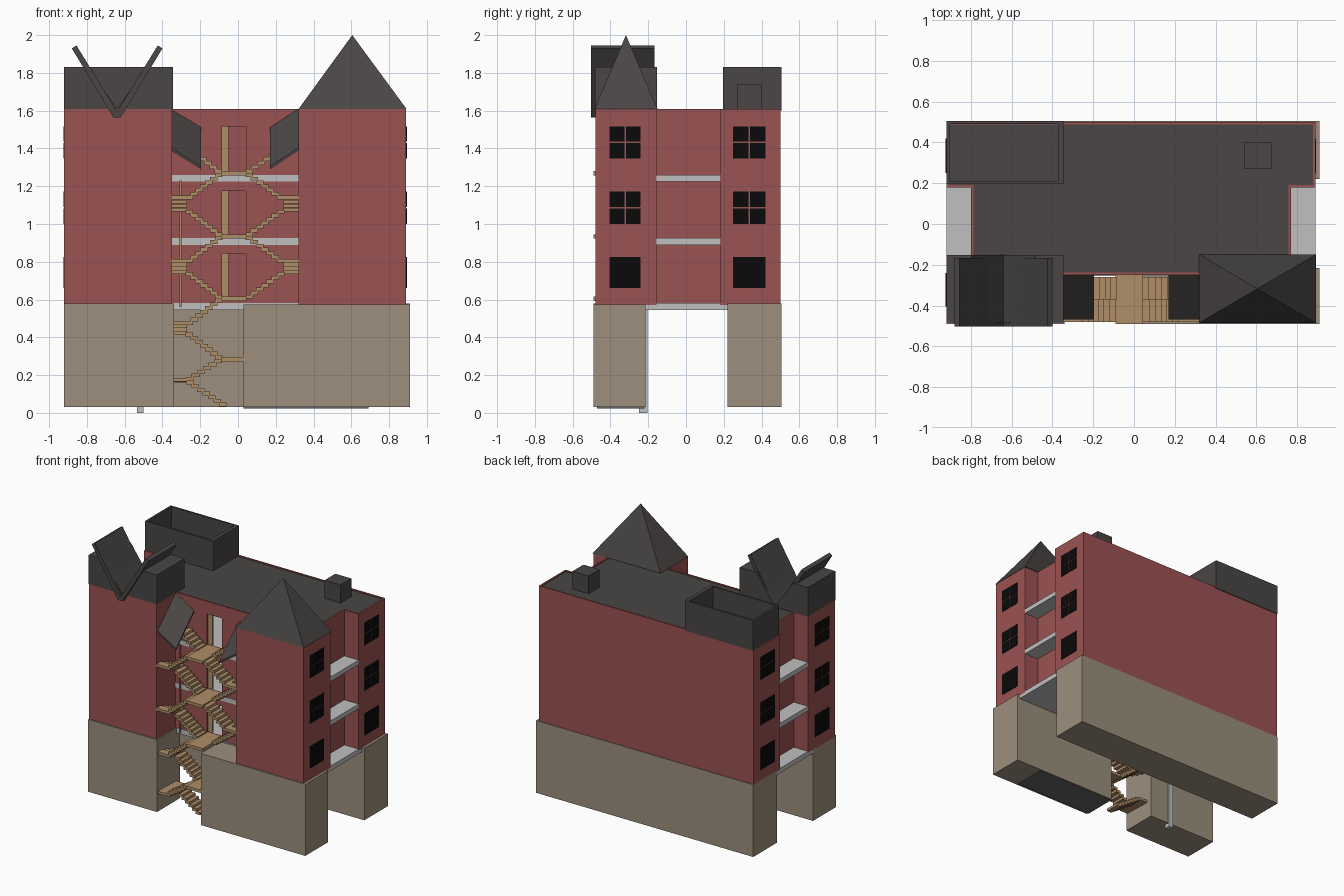
import bpy, bmesh, math
from mathutils import Vector

if "Cube" in bpy.data.objects:
    bpy.data.objects.remove(bpy.data.objects["Cube"])


def material(name, r, g, b):
    m = bpy.data.materials.new(name)
    m.diffuse_color = (r, g, b, 1)
    m.use_nodes = True
    m.node_tree.nodes["Principled BSDF"].inputs["Base Color"].default_value = m.diffuse_color
    return m


RED = material("brick_red", 0.33, 0.085, 0.085)
TAN = material("stone_tan", 0.335, 0.275, 0.205)
DARK = material("roof_slate", 0.067, 0.061, 0.058)
WOOD = material("stair_wood", 0.43, 0.27, 0.14)
GREY = material("concrete_grey", 0.53, 0.53, 0.53)
MID = material("plate_grey", 0.13, 0.13, 0.13)
BLACK = material("window_black", 0.003, 0.003, 0.003)


def finish(name, bm, mat):
    bmesh.ops.recalc_face_normals(bm, faces=bm.faces)
    me = bpy.data.meshes.new(name)
    bm.to_mesh(me)
    bm.free()
    me.materials.append(mat)
    ob = bpy.data.objects.new(name, me)
    bpy.context.collection.objects.link(ob)
    return ob


def boxes(name, mat, items):
    """Each item: x0, x1, y0, y1, z0, z1"""
    bm = bmesh.new()
    for x0, x1, y0, y1, z0, z1 in items:
        r = bmesh.ops.create_cube(bm, size=1)
        for v in r["verts"]:
            v.co = Vector(((x0 + x1) / 2 + v.co.x * (x1 - x0),
                           (y0 + y1) / 2 + v.co.y * (y1 - y0),
                           (z0 + z1) / 2 + v.co.z * (z1 - z0)))
    return finish(name, bm, mat)


def prism(name, mat, pts, move):
    """Closed 3D outline swept along a vector"""
    bm = bmesh.new()
    f = bm.faces.new([bm.verts.new(p) for p in pts])
    r = bmesh.ops.extrude_face_region(bm, geom=[f], use_keep_orig=True)
    for v in r["geom"]:
        if isinstance(v, bmesh.types.BMVert):
            v.co += Vector(move)
    return finish(name, bm, mat)


# Stone base: long back block and two front blocks with a passage between
boxes("base_back", TAN, [(-0.92, 0.91, 0.22, 0.505, 0.03, 0.58)])
boxes("base_front_left", TAN, [(-0.92, -0.34, -0.49, -0.215, 0.03, 0.58)])
boxes("base_front_right", TAN, [(0.03, 0.91, -0.49, -0.215, 0.03, 0.575)])
boxes("base_underside_plate", MID, [(0.03, 0.69, -0.47, -0.22, 0.024, 0.031)])
boxes("drain_pipe", GREY, [(-0.535, -0.5, -0.25, -0.205, 0.0, 0.55)])

# Brick walls: hollow outline; the recessed front edge is built separately with doors
outline = [(-0.35, -0.25), (-0.35, -0.48), (-0.92, -0.48), (-0.92, -0.155), (-0.80, -0.155),
           (-0.80, 0.18), (-0.92, 0.18), (-0.92, 0.5), (0.89, 0.5), (0.89, 0.18),
           (0.77, 0.18), (0.77, -0.155), (0.89, -0.155), (0.89, -0.48), (0.32, -0.48), (0.32, -0.25)]
T = 0.012


def inset(pts, d):
    out = []
    for i, p in enumerate(pts):
        a, b = Vector(pts[i - 1]), Vector(pts[(i + 1) % len(pts)])
        p = Vector(p)
        d1, d2 = (p - a).normalized(), (b - p).normalized()
        # outline runs clockwise, so the inside lies to the right
        out.append(p + d * (Vector((d1.y, -d1.x)) + Vector((d2.y, -d2.x))))
    return out


inner = inset(outline, T)
bm = bmesh.new()
for i in range(len(outline) - 1):
    ring = [outline[i], outline[i + 1], inner[i + 1], inner[i]]
    lo = [bm.verts.new((p[0], p[1], 0.57)) for p in ring]
    hi = [bm.verts.new((p[0], p[1], 1.61)) for p in ring]
    bm.faces.new(hi)
    bm.faces.new(lo[::-1])
    for a, b in ((0, 1), (2, 3)):
        bm.faces.new([lo[a], lo[b], hi[b], hi[a]])
bmesh.ops.remove_doubles(bm, verts=bm.verts, dist=0.0001)
finish("brick_walls", bm, RED)

# Recessed front wall around three door openings
DX0, DX1 = -0.085, 0.042
doors = [(0.615, 0.845), (0.945, 1.175), (1.28, 1.515)]
wall = [(-0.35, DX0, -0.25, -0.238, 0.57, 1.61), (DX1, 0.32, -0.25, -0.238, 0.57, 1.61)]
edges = [0.57] + [z for d in doors for z in d] + [1.61]
for i in range(0, len(edges), 2):
    wall.append((DX0, DX1, -0.25, -0.238, edges[i], edges[i + 1]))
boxes("recess_wall", RED, wall)
boxes("door_jambs", WOOD, [(DX0, -0.05, -0.238, -0.226, a, b) for a, b in doors])

# Concrete floors that run out to the side balconies
for name, z0, z1 in (("first", 0.545, 0.582), ("second", 0.89, 0.925), ("third", 1.225, 1.26)):
    boxes("floor_" + name, GREY, [(-0.92, 0.89, -0.155, 0.18, z0, z1),
                                  (-0.36, 0.32, -0.256, 0.215, z0, z1),
                                  (-0.79, 0.76, 0.1, 0.485, z0, z1)])
boxes("passage_ceiling", GREY, [(-0.92, 0.89, -0.22, 0.22, 0.545, 0.572)])

# Flat roof sunk inside the brick rim
prism("flat_roof", DARK, [(p.x, p.y, 1.585) for p in inner], (0, 0, 0.018))

# Windows: plain panes below, four-pane windows above, on both ends
panes = []
for y0, y1 in ((-0.405, -0.24), (0.25, 0.42)):
    for x0, x1 in ((0.886, 0.894), (-0.924, -0.916)):
        panes.append((x0, x1, y0, y1, 0.66, 0.825))
        ym = (y0 + y1) / 2
        for z0, z1 in ((1.0, 1.172), (1.347, 1.517)):
            zm = (z0 + z1) / 2
            for a, b in ((y0, ym - 0.004), (ym + 0.004, y1)):
                panes += [(x0, x1, a, b, z0, zm - 0.004), (x0, x1, a, b, zm + 0.004, z1)]
boxes("windows", BLACK, panes)

# Right tower pyramid roof
bm = bmesh.new()
base = [bm.verts.new(p) for p in ((0.32, -0.485, 1.608), (0.893, -0.485, 1.608),
                                  (0.893, -0.15, 1.608), (0.32, -0.15, 1.608))]
apex = bm.verts.new((0.605, -0.318, 2.0))
bm.faces.new(base)
for i in range(4):
    bm.faces.new([base[i], base[(i + 1) % 4], apex])
finish("pyramid_roof", bm, DARK)

# Left tower roof block with a V-shaped trough and two tilted plates
prof = [(-0.92, 1.608), (-0.345, 1.608), (-0.345, 1.83), (-0.485, 1.83),
        (-0.64, 1.61), (-0.795, 1.83), (-0.92, 1.83)]
prism("trough_block", DARK, [(x, -0.483, z) for x, z in prof], (0, 0.33, 0))
for name, s in (("left", -1), ("right", 1)):
    pts = [(0.0, 1.565), (0.02, 1.565), (0.24, 1.93), (0.215, 1.945), (0.0, 1.595)]
    prism("butterfly_plate_" + name, DARK, [(-0.64 + s * x, -0.503, z) for x, z in pts], (0, 0.335, 0))

# Open parapet box at the back left and a small chimney box
boxes("back_parapet", DARK, [(-0.92, -0.345, 0.195, 0.209, 1.6, 1.83), (-0.92, -0.345, 0.491, 0.505, 1.6, 1.83),
                             (-0.92, -0.905, 0.209, 0.491, 1.6, 1.83), (-0.373, -0.345, 0.209, 0.491, 1.6, 1.83)])
boxes("chimney_box", DARK, [(0.54, 0.675, 0.27, 0.4, 1.6, 1.74)])

# Sloped awnings over the stairs
for name, xa, xb in (("left", -0.36, -0.195), ("right", 0.32, 0.17)):
    prism("awning_" + name, DARK, [(xa, -0.25, 1.61), (xb, -0.25, 1.512),
                                   (xb, -0.468, 1.305), (xa, -0.468, 1.405)], (0, 0, -0.014))

# Wooden stairs: platforms at the doors, turning landings at the towers
BACK, FRONT = (-0.37, -0.26), (-0.48, -0.37)


def flight(xa, za, xb, zb, lane, n=7):
    out = []
    for i in range(n):
        t = (i + 0.5) / n
        x, z = xa + (xb - xa) * t, za + (zb - za) * t
        out.append((x - 0.02, x + 0.02, *lane, z - 0.02, z))
    return out


def landing(x0, x1, z_back, z_front):
    out = []
    for i in range(4):
        y = -0.26 - 0.055 * i
        z = z_back + (z_front - z_back) * i / 3
        out.append((x0, x1, y - 0.055, y, z - 0.02, z))
    return out


levels = [0.295, 0.615, 0.945, 1.28]
left_e, right_e, pl, pr = -0.27, 0.24, -0.09, 0.045
for i, z in enumerate(levels):
    boxes("platform_%d" % (i + 1), WOOD, [(pl, pr if i else 0.03, -0.49, -0.25, z - 0.022, z)])
for i in range(3):
    z, zn = levels[i], levels[i + 1]
    za, zb = z + 0.14, zn - 0.14
    steps = (flight(pl, z, left_e, za, BACK) + flight(left_e, zb, pl, zn, FRONT)
             + landing(-0.36 if i else -0.34, left_e, za, zb + 0.01))
    boxes("stairs_left_%d" % (i + 1), WOOD, steps)
    if i:
        boxes("stairs_right_%d" % i, WOOD, flight(pr, z, right_e, za, BACK)
              + flight(right_e, zb, pr, zn, FRONT) + landing(right_e, 0.32, za, zb + 0.01))

# Bottom flights to the ground and top flights under the awnings
boxes("stairs_ground", WOOD, flight(pl, 0.295, left_e, 0.18, FRONT, 6) + landing(-0.34, left_e, 0.18, 0.185)
      + flight(left_e, 0.18, -0.065, 0.045, BACK))
boxes("stairs_top", WOOD, flight(pl, 1.28, -0.23, 1.385, BACK, 5) + flight(pr, 1.28, 0.2, 1.385, BACK, 5))
boxes("stair_post", WOOD, [(-0.31, -0.3, -0.27, -0.26, 0.56, 1.23)])
